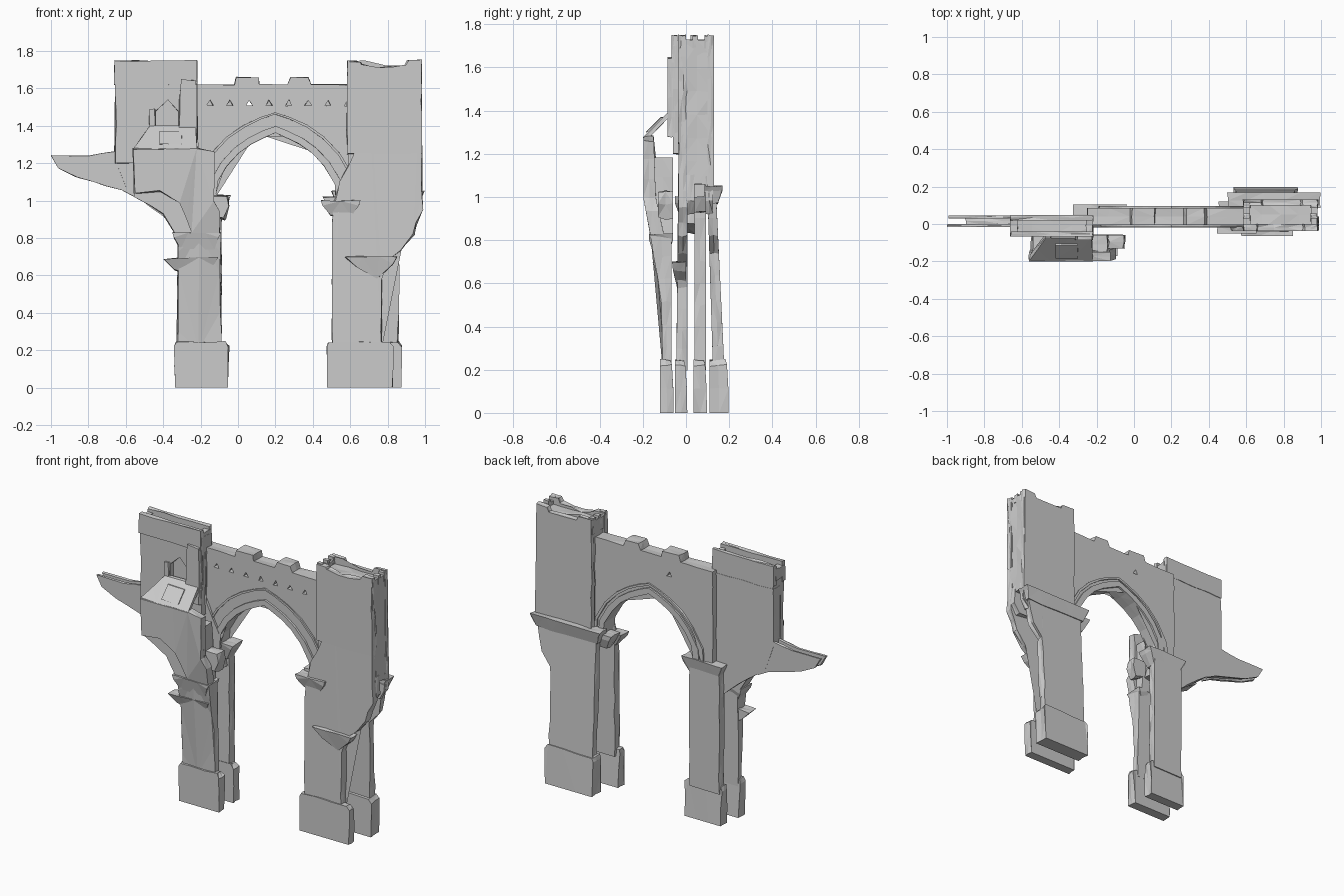
import bpy, bmesh, math, random
from mathutils import Vector

random.seed(7)


def at(profile, z):
    """Depth at height z: a plain number, or (z, y) pairs to interpolate."""
    if not isinstance(profile, (list, tuple)):
        return profile
    if z <= profile[0][0]:
        return profile[0][1]
    for (za, ya), (zb, yb) in zip(profile, profile[1:]):
        if z <= zb:
            return ya + (yb - ya) * (z - za) / (zb - za)
    return profile[-1][1]


def plate(name, pts, y0, y1, j=0.005, step=0.1):
    """Weathered stone slab: an x-z outline pushed through y, with chipped edges."""
    outline = []
    for a, b in zip(pts, pts[1:] + pts[:1]):
        a, b = Vector(a), Vector(b)
        n = max(1, round((b - a).length / step))
        outline += [a.lerp(b, k / n) for k in range(n)]
    bm = bmesh.new()
    rings = []
    for t in (0, 0.5, 1):
        ring = []
        for p in outline:
            z = 0 if p.y < 0.001 else p.y + random.uniform(-j, j)
            x = max(-1, min(1, p.x + random.uniform(-j, j)))
            y = at(y0, p.y) * (1 - t) + at(y1, p.y) * t
            ring.append(bm.verts.new((x, y, z)))
        rings.append(ring)
    n = len(outline)
    for r, s in zip(rings, rings[1:]):
        for k in range(n):
            bm.faces.new((r[k], r[(k + 1) % n], s[(k + 1) % n], s[k]))
    bm.faces.new(rings[0])
    bm.faces.new(rings[-1])
    bmesh.ops.triangulate(bm, faces=bm.faces[:])
    bmesh.ops.recalc_face_normals(bm, faces=bm.faces[:])
    me = bpy.data.meshes.new(name)
    bm.to_mesh(me)
    bm.free()
    ob = bpy.data.objects.new(name, me)
    bpy.context.collection.objects.link(ob)
    return ob


def block(name, x0, x1, y0, y1, z0, z1, **kw):
    return plate(name, [(x0, z0), (x1, z0), (x1, z1), (x0, z1)], y0, y1, **kw)


def capital(name, x0, x1, y0, y1, z0, z1, inset=0.04, dy=0.02):
    """Ledge that flares upward, with a flat lip."""
    lip = z1 - (z1 - z0) * 0.3
    plate(name, [(x0 + inset, z0), (x1 - inset, z0), (x1 - 0.01, lip), (x1, z1),
                 (x0, z1), (x0 + 0.01, lip)],
          [(z0, y0 + dy), (lip, y0)], [(z0, y1 - dy), (lip, y1)], j=0.004)


def cut(target, cutter):
    cutter.hide_render = True
    cutter.hide_set(True)
    cutter.display_type = 'WIRE'
    m = target.modifiers.new("cut", 'BOOLEAN')
    m.operation, m.object, m.solver = 'DIFFERENCE', cutter, 'EXACT'


def arch(grow=0.0):
    """Pointed arch line, left springing to right springing."""
    half = [(0.33, 1.0), (0.325, 1.09), (0.265, 1.19), (0.2, 1.26), (0.13, 1.31), (0.06, 1.345)]
    out = []
    for x, z in half:
        a = math.atan2(z - 1.0, x)
        out.append((x + grow * math.cos(a), z + grow * math.sin(a)))
    left = [(0.2 - x, z) for x, z in out]
    return left + [(0.2, 1.37 + grow)] + [(0.2 + x, z) for x, z in reversed(out)]


# arch wall with merlons
wall = plate("arch_wall", arch() + [(0.63, 1.0), (0.63, 1.62), (0.39, 1.62), (0.375, 1.66),
             (0.28, 1.66), (0.265, 1.62), (0.115, 1.62), (0.11, 1.66), (-0.01, 1.66),
             (-0.02, 1.62), (-0.25, 1.62), (-0.25, 1.0)], -0.005, 0.085, j=0.003)
# row of small triangular openings, one of them going through
for k in range(8):
    x = -0.15 + k * 0.105
    c = plate("opening_cutter", [(x - 0.018, 1.508), (x + 0.018, 1.508), (x, 1.538)],
              -0.06, 0.15 if k == 2 else 0.03, j=0.003)
    cut(wall, c)
# arch ring and hood mouldings
plate("arch_ring", arch(-0.008) + arch(0.03)[::-1], -0.018, 0.097, j=0.002)
plate("hood_moulding", arch(0.09)[1:-1] + arch(0.102)[1:-1][::-1], -0.015, 0.01, j=0.002)
plate("back_hood_moulding", arch(0.045) + arch(0.06)[::-1], 0.07, 0.095, j=0.002)

# right tower body, front skin with corbelled leg, parapet
block("right_tower_body", 0.59, 0.98, -0.025, 0.125, 1.06, 1.705)
plate("right_tower_front_leg", [(0.505, 0.2), (0.765, 0.2), (0.77, 0.58), (0.8, 0.68),
      (0.87, 0.74), (0.94, 0.82), (0.955, 0.88), (0.99, 0.95), (0.98, 1.1), (0.98, 1.7), (0.6, 1.7),
      (0.625, 1.25), (0.54, 1.1), (0.505, 0.95)],
      [(0.2, -0.045), (1.0, -0.035), (1.7, -0.03)], 0.008)
plate("right_tower_front_parapet", [(0.585, 1.25), (0.98, 1.25), (0.98, 1.75), (0.91, 1.75),
      (0.9, 1.725), (0.75, 1.71), (0.66, 1.73), (0.655, 1.745), (0.585, 1.745)], -0.038, 0.0)
plate("right_tower_back_parapet", [(0.585, 1.05), (0.985, 1.05), (0.98, 1.75), (0.9, 1.75),
      (0.89, 1.72), (0.69, 1.72), (0.68, 1.745), (0.585, 1.745)], 0.1, 0.13)
for name, x in (("inner", 0.585), ("outer", 0.945)):
    for y in (-0.03, 0.03, 0.085):
        block(f"right_tower_{name}_merlon", x, x + 0.035, y, y + 0.025, 1.69, 1.748, j=0.003)
    block(f"right_tower_{name}_parapet", x, x + 0.035, -0.02, 0.12, 1.65, 1.728, j=0.003)
# side corbels left and right of the open gap between front and back legs
for y0, y1 in ((0.0, 0.04), (0.09, 0.125)):
    plate("side_corbel", [(0.6, 0.95), (0.95, 0.92), (0.985, 0.98), (0.98, 1.1), (0.6, 1.1)], y0, y1)
# right back leg and its wide ledge
plate("right_back_leg", [(0.55, 0.2), (0.855, 0.2), (0.86, 0.74), (0.93, 0.82), (0.96, 0.98),
      (0.54, 0.98)], [(0.2, 0.125), (1.0, 0.1)], [(0.2, 0.178), (1.0, 0.14)])
capital("right_back_ledge", 0.5, 0.995, 0.085, 0.168, 0.97, 1.05, 0.03)
capital("right_front_capital", 0.445, 0.655, -0.052, 0.03, 0.92, 1.0, 0.05)
capital("right_inner_capital", 0.455, 0.6, 0.02, 0.12, 0.93, 1.02, 0.04)
plate("right_leg_bracket", [(0.57, 0.7), (0.64, 0.64), (0.74, 0.58), (0.83, 0.66), (0.85, 0.7)],
      [(0.58, -0.042), (0.68, -0.065)], 0.0)

# left tower, parapet and lancet niche
tower = block("left_tower", -0.655, -0.22, -0.06, 0.045, 1.2, 1.70)
plate("left_tower_back_spandrel", [(-0.66, 1.24), (-0.6, 1.07), (-0.54, 1.02), (-0.4, 0.92),
      (-0.3, 0.83), (-0.1, 0.88), (-0.13, 1.0), (-0.125, 1.1), (-0.22, 1.3), (-0.22, 1.6),
      (-0.655, 1.6)], -0.02, 0.047)
for name, y in (("front", -0.068), ("back", 0.02)):
    block(f"left_tower_{name}_parapet", -0.66, -0.22, y, y + 0.028, 1.62, 1.748, j=0.004)
for x in (-0.66, -0.255):
    block("left_tower_side_parapet", x, x + 0.035, -0.05, 0.03, 1.65, 1.725, j=0.004)
niche = plate("niche_cutter", [(-0.44, 1.38), (-0.32, 1.38), (-0.32, 1.48), (-0.375, 1.54),
              (-0.44, 1.48)], -0.1, -0.03, j=0.002)
cut(tower, niche)
plate("niche_buttress", [(-0.31, 1.28), (-0.22, 1.28), (-0.22, 1.64), (-0.3, 1.65),
      (-0.315, 1.55)], -0.085, -0.05)
block("niche_side", -0.475, -0.445, -0.075, -0.05, 1.38, 1.49)

# pointed wing: two thin outer shells with a lower fill between
wing = [(-1.0, 1.24), (-0.96, 1.175), (-0.86, 1.125), (-0.62, 1.055), (-0.55, 1.02),
        (-0.55, 1.28), (-0.65, 1.265), (-0.8, 1.24)]
plate("wing_front_shell", wing, -0.017, 0.0, j=0.003)
plate("wing_back_shell", [(x * 0.99, z) for x, z in wing], 0.03, 0.046, j=0.003)
plate("wing_core", [(-0.9, 1.19), (-0.86, 1.14), (-0.55, 1.04), (-0.55, 1.25), (-0.7, 1.225)],
      -0.005, 0.035)

# projecting bay with lean-to roof
plate("bay_front", [(-0.555, 1.04), (-0.42, 1.05), (-0.31, 0.99), (-0.245, 0.83), (-0.1, 0.82),
      (-0.1, 0.94), (-0.13, 1.0), (-0.13, 1.26), (-0.22, 1.28), (-0.56, 1.28)],
      [(0.82, -0.165), (1.0, -0.198), (1.28, -0.198)], [(0.82, -0.1), (1.0, -0.14), (1.28, -0.15)])
plate("bay_core", [(-0.55, 1.02), (-0.4, 0.93), (-0.34, 0.82), (-0.11, 0.82), (-0.14, 1.0),
      (-0.14, 1.18), (-0.54, 1.18)], -0.16, -0.06)
plate("bay_roof", [(-0.56, 1.275), (-0.22, 1.275), (-0.225, 1.4), (-0.47, 1.4)],
      [(1.275, -0.2), (1.4, -0.075)], [(1.275, -0.17), (1.4, -0.05)], j=0.003)
block("bay_roof_patch", -0.42, -0.3, [(1.3, -0.185), (1.37, -0.115)],
      [(1.3, -0.15), (1.37, -0.08)], 1.3, 1.37, j=0.003)

# left front leg with capital and bracket
plate("left_front_leg", [(-0.325, 0.2), (-0.09, 0.2), (-0.095, 0.83), (-0.32, 0.83)],
      [(0.2, -0.108), (0.55, -0.115), (0.72, -0.15), (0.83, -0.165)], -0.068)
capital("left_front_capital", -0.35, -0.09, -0.172, -0.06, 0.74, 0.83, 0.04)
plate("left_leg_bracket", [(-0.4, 0.69), (-0.34, 0.63), (-0.22, 0.59), (-0.13, 0.66), (-0.11, 0.7)],
      [(0.59, -0.115), (0.7, -0.155)], -0.075)
plate("left_broken_stub", [(-0.15, 0.93), (-0.07, 0.9), (-0.05, 0.97), (-0.06, 1.03), (-0.14, 1.03)],
      -0.13, -0.06, j=0.01)
# left back leg
block("left_back_leg", -0.3, -0.09, 0.04, 0.092, 0.2, 1.0)
capital("left_back_capital", -0.33, -0.04, 0.0, 0.105, 0.93, 1.03, 0.05)

# plinths under the four legs
for name, x0, x1, y0, y1 in (("left_front", -0.34, -0.05, -0.12, -0.057),
                             ("left_back", -0.32, -0.055, 0.035, 0.097),
                             ("right_front", 0.475, 0.83, -0.052, 0.006),
                             ("right_back", 0.53, 0.875, 0.108, 0.198)):
    plate(f"{name}_plinth", [(x0 + 0.005, 0), (x1 - 0.005, 0), (x1, 0.22), (x1 - 0.02, 0.245),
          (x0 + 0.01, 0.245), (x0, 0.22)], y0, [(0, y1), (0.2, y1 - 0.003), (0.245, y1 - 0.015)])
